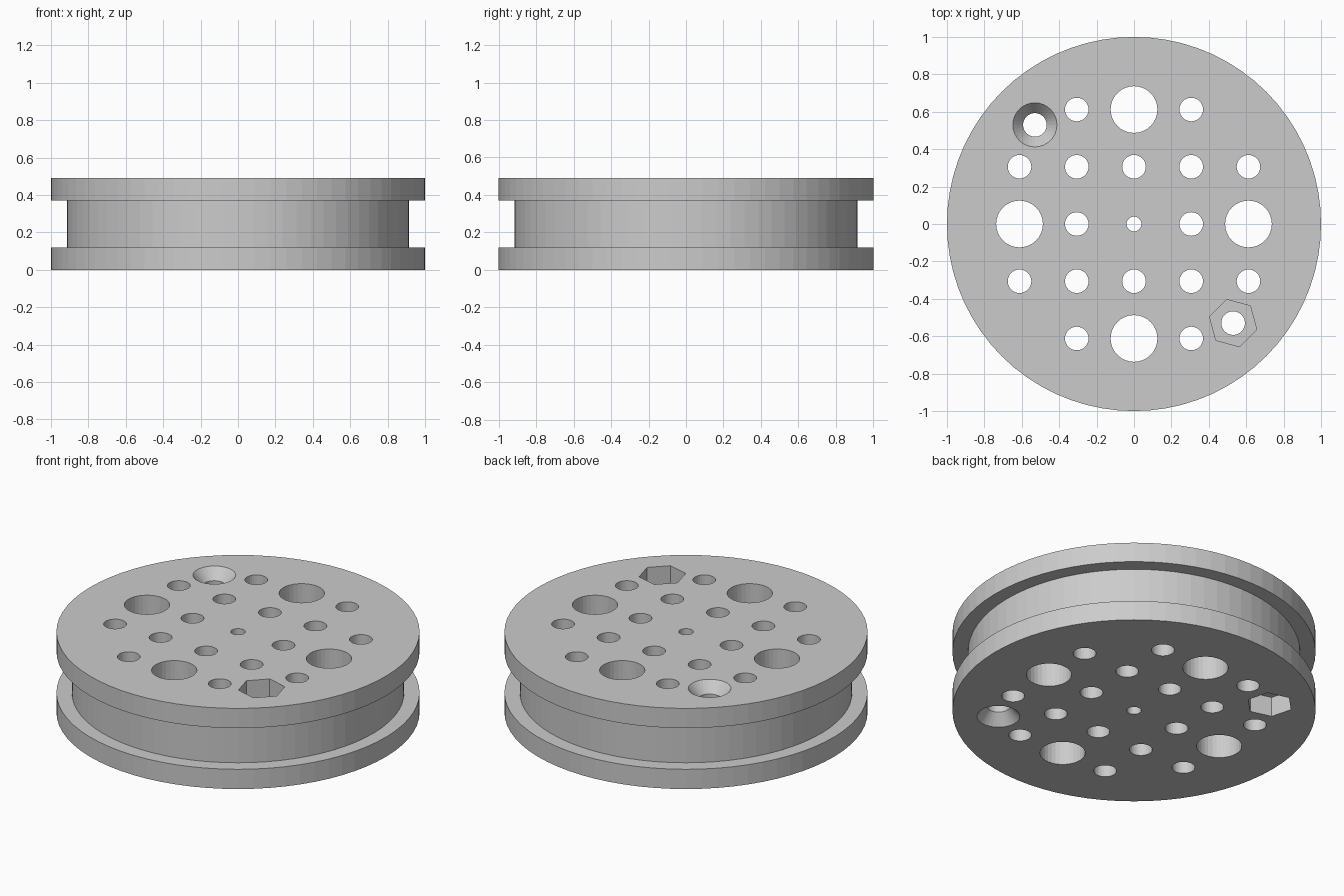
import bpy, bmesh, math
from mathutils import Matrix, Vector

if "Cube" in bpy.data.objects:
    bpy.data.objects.remove(bpy.data.objects["Cube"], do_unlink=True)

HEIGHT = 0.49
FLANGE = 0.12
PITCH = 0.306
BOLT = 0.53

grey = bpy.data.materials.new("plain grey")
grey.use_nodes = True
colour = (0.6, 0.6, 0.6, 1)
grey.diffuse_color = colour
grey.node_tree.nodes["Principled BSDF"].inputs["Base Color"].default_value = colour


def make_object(name, bm):
    bmesh.ops.recalc_face_normals(bm, faces=bm.faces)
    mesh = bpy.data.meshes.new(name)
    bm.to_mesh(mesh)
    bm.free()
    mesh.materials.append(grey)
    obj = bpy.data.objects.new(name, mesh)
    bpy.context.collection.objects.link(obj)
    return obj


def lathe(bm, profile, sides):
    """Closed solid turned about z from (radius, z) points."""
    rings = [[bm.verts.new((r * math.cos(math.tau * i / sides),
                            r * math.sin(math.tau * i / sides), z))
              for i in range(sides)] for r, z in profile]
    for low, high in zip(rings, rings[1:]):
        for i in range(sides):
            j = (i + 1) % sides
            bm.faces.new((low[i], low[j], high[j], high[i]))
    bm.faces.new(rings[0][::-1])
    bm.faces.new(rings[-1])


def plug(bm, x, y, z0, z1, r0, r1, sides, turn=0):
    """Cylinder, cone or prism standing between two heights."""
    place = (Matrix.Translation(Vector((x, y, (z0 + z1) / 2)))
             @ Matrix.Rotation(turn, 4, 'Z'))
    bmesh.ops.create_cone(bm, cap_ends=True, segments=sides, radius1=r0,
                          radius2=r1, depth=z1 - z0, matrix=place)


# Grooved wheel body
bm = bmesh.new()
lathe(bm, [(1, 0), (1, FLANGE), (0.915, FLANGE), (0.915, HEIGHT - FLANGE),
           (1, HEIGHT - FLANGE), (1, HEIGHT)], 72)
wheel = make_object("grooved_wheel", bm)

# Through holes on a square pattern, with two bolt holes
holes = bmesh.new()
for i in range(-2, 3):
    for j in range(-2, 3):
        if abs(i) == 2 and abs(j) == 2:
            continue
        radius = 0.063
        if i == j == 0:
            radius = 0.04
        elif abs(i) + abs(j) == 2 and i * j == 0:
            radius = 0.125
        plug(holes, i * PITCH, j * PITCH, -0.1, HEIGHT + 0.1, radius, radius, 32)
for s in (-1, 1):
    plug(holes, s * BOLT, -s * BOLT, -0.1, HEIGHT + 0.1, 0.063, 0.063, 32)

# Countersinks and hexagonal nut pockets, swapped on the opposite face
sinks, pockets = bmesh.new(), bmesh.new()
SINK, NUT, OVER = 0.065, 0.12, 0.02
WIDE = 0.118 + OVER * (0.118 - 0.062) / SINK
plug(sinks, -BOLT, BOLT, HEIGHT - SINK, HEIGHT + OVER, 0.062, WIDE, 32)
plug(sinks, BOLT, -BOLT, -OVER, SINK, WIDE, 0.062, 32)
plug(pockets, BOLT, -BOLT, HEIGHT - NUT, HEIGHT + OVER, 0.13, 0.13, 6, math.radians(15))
plug(pockets, -BOLT, BOLT, -OVER, NUT, 0.13, 0.13, 6, math.radians(15))

# Cut the body and bake the result
cutters = [make_object("hole_cutter", holes), make_object("countersink_cutter", sinks),
           make_object("nut_pocket_cutter", pockets)]
for cutter in cutters:
    cutter.hide_render = True
    cut = wheel.modifiers.new(cutter.name, 'BOOLEAN')
    cut.operation = 'DIFFERENCE'
    cut.solver = 'EXACT'
    cut.object = cutter
bpy.context.view_layer.update()
baked = bpy.data.meshes.new_from_object(
    wheel.evaluated_get(bpy.context.evaluated_depsgraph_get()))
wheel.modifiers.clear()
wheel.data = baked
for cutter in cutters:
    bpy.data.objects.remove(cutter, do_unlink=True)
